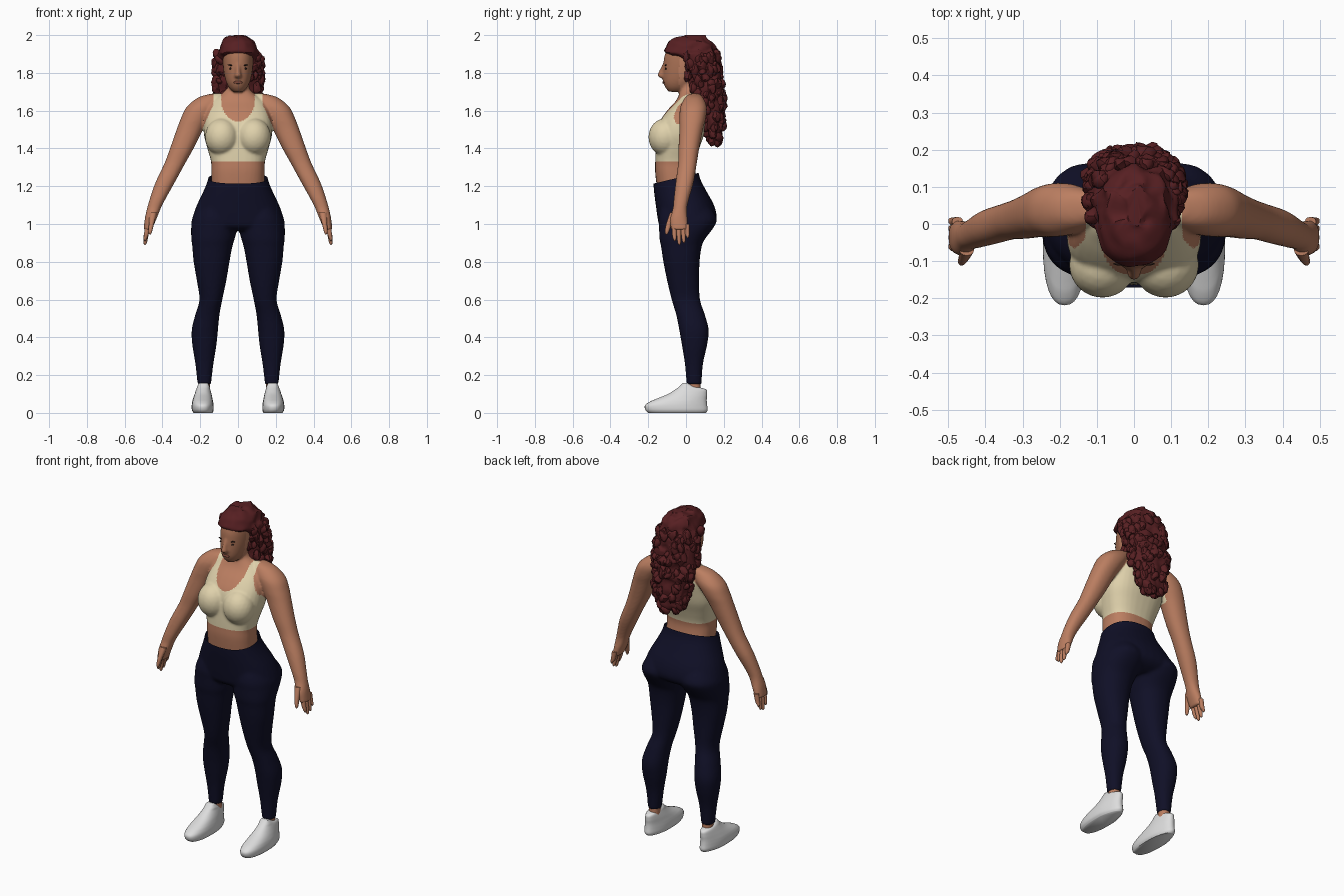
import bpy, bmesh, math, random
from mathutils import Matrix, Vector, noise

random.seed(4)
default_cube = bpy.data.objects.get("Cube")
if default_cube:
    bpy.data.objects.remove(default_cube, do_unlink=True)


def material(name, red, green, blue, roughness=0.8):
    mat = bpy.data.materials.new(name)
    mat.use_nodes = True
    shader = next(n for n in mat.node_tree.nodes if n.type == 'BSDF_PRINCIPLED')
    mat.diffuse_color = (red, green, blue, 1)
    shader.inputs["Base Color"].default_value = (red, green, blue, 1)
    shader.inputs["Roughness"].default_value = roughness
    return mat


skin = material("skin", .50, .21, .12)
face_skin = material("face skin", .40, .165, .09)
cream = material("cream fabric", .74, .64, .41)
navy = material("navy fabric", .005, .005, .02)
hair_red = material("dark red hair", .095, .014, .016)
white = material("shoe white", .72, .72, .72)
eye_dark = material("eye dark", .02, .01, .008)
lip_brown = material("lip brown", .22, .07, .045)


def blend(a, b, c, d, t):
    """Catmull-Rom value between b and c."""
    return b + .5 * t * (c - a + t * (2*a - 5*b + 4*c - d + t * (3*(b - c) + d - a)))


def loft(bm, sections, side=1, power=2.2, sides=32, steps=4):
    """Skin over level rings: (z, x0, x1, y0, y1), or (z, half width, y0, y1)."""
    rows = [s if len(s) == 5 else (s[0], -s[1], s[1], s[2], s[3]) for s in sections]
    fine = []
    for i in range(len(rows) - 1):
        four = [rows[max(i - 1, 0)], rows[i], rows[i + 1], rows[min(i + 2, len(rows) - 1)]]
        for k in range(steps):
            fine.append([blend(*column, k / steps) for column in zip(*four)])
    fine.append(rows[-1])
    rings = []
    for z, x0, x1, y0, y1 in fine:
        ring = []
        for i in range(sides):
            a = math.tau * i / sides
            u, v = (math.copysign(abs(w) ** (2 / power), w) for w in (math.cos(a), math.sin(a)))
            x = (x0 + x1 + (x1 - x0) * u) / 2
            ring.append(bm.verts.new((side * x, (y0 + y1 + (y1 - y0) * v) / 2, z)))
        rings.append(ring)
    for low, high in zip(rings, rings[1:]):
        for i in range(sides):
            j = (i + 1) % sides
            bm.faces.new((low[i], low[j], high[j], high[i]))
    bm.faces.new(rings[0])
    bm.faces.new(rings[-1])
    return [v for ring in rings for v in ring]


def blob(bm, centre, radii, tilt=0, detail=3):
    place = Matrix.Translation(centre) @ Matrix.Rotation(tilt, 4, 'Y') @ Matrix.Diagonal((*radii, 1))
    return bmesh.ops.create_icosphere(bm, subdivisions=detail, radius=1, matrix=place)["verts"]


def finish(name, bm, *mats, angle=60):
    bmesh.ops.recalc_face_normals(bm, faces=bm.faces)
    mesh = bpy.data.meshes.new(name)
    bm.to_mesh(mesh)
    bm.free()
    obj = bpy.data.objects.new(name, mesh)
    bpy.context.collection.objects.link(obj)
    for mat in mats:
        mesh.materials.append(mat)
    bpy.ops.object.select_all(action='DESELECT')
    obj.select_set(True)
    bpy.context.view_layer.objects.active = obj
    bpy.ops.object.shade_smooth_by_angle(angle=math.radians(angle))
    return obj


def fuse(bm, voxel, passes):
    """Merge overlapping shells into one smooth skin."""
    obj = finish("fusing", bm)
    remesh = obj.modifiers.new("merge", 'REMESH')
    remesh.mode, remesh.voxel_size = 'VOXEL', voxel
    smooth = obj.modifiers.new("soften", 'SMOOTH')
    smooth.factor, smooth.iterations = .5, passes
    mesh = bpy.data.meshes.new_from_object(obj.evaluated_get(bpy.context.evaluated_depsgraph_get()))
    bpy.data.objects.remove(obj, do_unlink=True)
    merged = bmesh.new()
    merged.from_mesh(mesh)
    bpy.data.meshes.remove(mesh)
    return merged


def cut(bm, point, normal, remove=False):
    bmesh.ops.bisect_plane(bm, geom=bm.verts[:] + bm.edges[:] + bm.faces[:], plane_co=point,
                           plane_no=normal, clear_outer=remove)


# Upper body: torso, neck, head, nose, bust and arms
bm = bmesh.new()
loft(bm, [(1.16, .14, -.15, .07), (1.27, .141, -.163, .05), (1.33, .143, -.163, .05),
          (1.4, .162, -.16, .07), (1.47, .18, -.155, .095), (1.54, .178, -.14, .11),
          (1.6, .165, -.1, .12), (1.65, .14, -.055, .115), (1.69, .085, -.035, .09),
          (1.72, .06, -.03, .08), (1.78, .055, -.03, .07)], power=2.5)
loft(bm, [(1.7, .025, -.09, -.02), (1.72, .046, -.108, .02), (1.75, .062, -.12, .06),
          (1.79, .073, -.123, .1), (1.84, .079, -.12, .12), (1.89, .079, -.114, .13),
          (1.94, .07, -.09, .12), (1.97, .04, -.04, .08)])
loft(bm, [(1.77, .014, -.13, -.1), (1.785, .02, -.152, -.1), (1.8, .015, -.147, -.1),
          (1.85, .01, -.123, -.1)])
for side in (1, -1):
    blob(bm, (side * .085, -.11, 1.46), (.09, .089, .1))
    loft(bm, [(1.69, .08, .14, .02, .07), (1.67, .08, .21, -.005, .09), (1.62, .11, .272, -.03, .11),
              (1.56, .15, .302, -.035, .105), (1.5, .185, .325, -.035, .09),
              (1.4, .235, .36, -.04, .07), (1.32, .28, .39, -.042, .057),
              (1.22, .335, .437, -.055, .04), (1.13, .385, .468, -.065, .015),
              (1.08, .41, .482, -.07, .005), (1.03, .43, .493, -.085, .008),
              (.97, .457, .5, -.08, .012)], side)
bm = fuse(bm, .007, 6)
HEM = 1.33
cut(bm, (0, 0, HEM), (0, 0, 1))


def covered(p):
    """True where the cropped top lies."""
    x, front = abs(p.x), p.y < .03
    if p.z < HEM or p.z > 1.72:
        return False
    edge = .19 - max(0, min(1, (p.z - 1.5) / .13)) * (.058 if front else .075)
    drop = .115 if front else .06
    scoop = (x / .09) ** 2 + (min(p.z - 1.66, 0) / drop) ** 2 < 1
    return x < edge and not scoop


for face in bm.faces:
    p = face.calc_center_median()
    if covered(p):
        face.material_index = 1
    elif p.z > 1.69 and p.y < -.035:
        face.material_index = 2
finish("upper_body", bm, skin, cream, face_skin)

# Fingers and thumbs
bm = bmesh.new()
for side in (1, -1):
    for y, tip in ((-.062, .91), (-.038, .89), (-.014, .9), (.006, .925)):
        loft(bm, [(1.0, .46, .49, y - .013, y + .013), (.95, .472, .497, y - .012, y + .012),
                  (tip + .012, .482, .5, y - .007, y + .011), (tip, .489, .496, y, y + .006)],
             side, sides=12)
    loft(bm, [(1.06, .43, .47, -.085, -.05), (1.0, .445, .472, -.105, -.075),
              (.96, .455, .474, -.112, -.09), (.945, .461, .469, -.108, -.098)], side, sides=12)
finish("fingers", bm, skin)

# Eyes, brows and lips
bm = bmesh.new()
for side in (1, -1):
    blob(bm, (side * .034, -.106, 1.823), (.014, .006, .006), side * .1, 2)
    blob(bm, (side * .036, -.107, 1.84), (.02, .005, .004), side * -.2, 2)
finish("eyes_and_brows", bm, eye_dark)
bm = bmesh.new()
blob(bm, (0, -.118, 1.75), (.024, .007, .008))
finish("lips", bm, lip_brown)

# Leggings with a waistband that rises to the back
bm = bmesh.new()
loft(bm, [(1.32, .145, -.168, .058), (1.24, .158, -.172, .075), (1.18, .18, -.17, .105),
          (1.1, .218, -.16, .148), (1.03, .242, -.15, .163), (.99, .245, -.14, .14),
          (.965, .19, -.11, .09)], power=2.3)
for side in (1, -1):
    loft(bm, [(1.1, .03, .2, -.13, .12), (1.03, .008, .24, -.145, .163), (.98, .004, .248, -.143, .145),
              (.92, .018, .247, -.14, .1), (.88, .03, .242, -.132, .083),
              (.8, .045, .235, -.12, .072), (.7, .062, .218, -.1, .07), (.6, .083, .204, -.076, .074),
              (.52, .098, .226, -.052, .1), (.44, .106, .245, -.036, .12),
              (.36, .114, .242, -.022, .112), (.26, .13, .226, -.006, .09),
              (.15, .143, .214, .003, .082)], side)
bm = fuse(bm, .009, 5)
cut(bm, (0, -.05, 1.243), (0, -.24, 1), True)
finish("leggings", bm, navy)

# Ankles
bm = bmesh.new()
for side in (1, -1):
    loft(bm, [(.06, .148, .208, .01, .08), (.18, .148, .208, .01, .075)], side)
finish("ankles", bm, skin)

# Shoes, narrowed at the heel
bm = bmesh.new()
for side in (1, -1):
    shoe = loft(bm, [(.0, .135, .235, -.2, .105), (.015, .129, .244, -.215, .115),
                     (.04, .129, .245, -.217, .112), (.06, .132, .242, -.19, .11),
                     (.075, .135, .238, -.155, .11), (.1, .14, .23, -.095, .112),
                     (.125, .146, .222, -.055, .105), (.14, .15, .216, -.035, .05),
                     (.157, .16, .206, -.018, .012)], side, power=2.4)
    for v in shoe:
        narrow = max(0, v.co.y) * 2
        v.co.x += (side * .18 - v.co.x) * narrow
finish("shoes", bm, white)

# Hair: a swept-back cap flowing into a long mass of curls
bm = bmesh.new()
mass = loft(bm, [(2.0, .025, .0, .08), (1.985, .062, -.055, .115), (1.95, .092, -.102, .145),
                 (1.91, .106, -.116, .16), (1.885, .112, -.06, .168), (1.85, .117, -.02, .175),
                 (1.8, .122, -.005, .182), (1.7, .122, .01, .192), (1.64, .118, .045, .198),
                 (1.55, .105, .085, .195), (1.48, .08, .11, .185), (1.44, .045, .13, .175)],
            sides=48, steps=5)
spots = [v.co.copy() for v in mass if v.co.z < 1.9 and v.co.y > .0]
for v in mass:
    rough = .008 if v.co.y < 0 else .02
    v.co += noise.noise_vector(v.co * 22) * rough
    v.co.z = min(v.co.z, 2)
for spot in random.sample(spots, 190):
    size = random.uniform(.013, .024)
    curl = blob(bm, spot, (size, size, size * 1.5), random.uniform(-.7, .7), 2)
    for v in curl:
        v.co += noise.noise_vector(v.co * 45) * .009
finish("curly_hair", bm, hair_red, angle=35)
